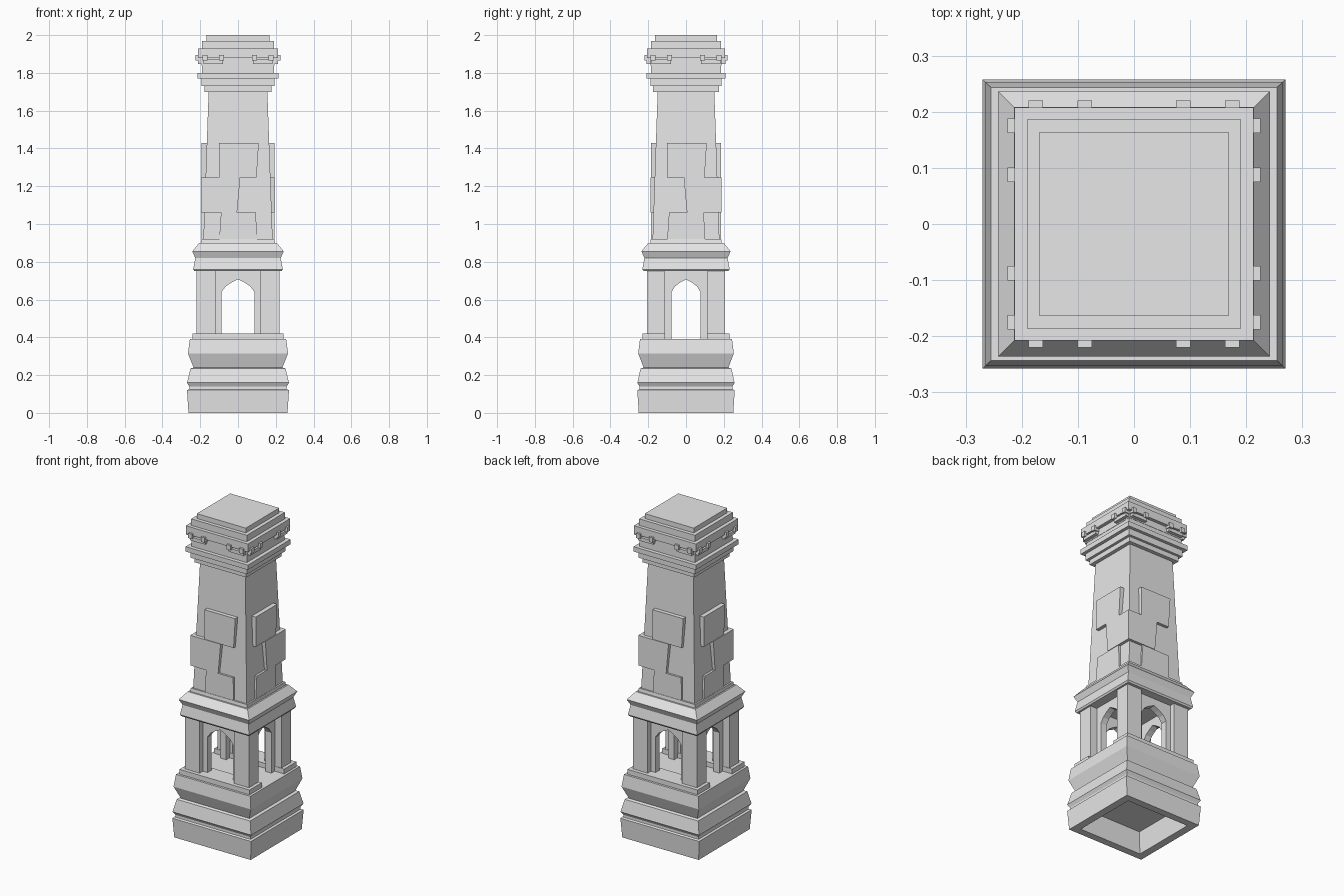
import bpy, bmesh
from mathutils import Matrix, Vector

cube = bpy.data.objects.get("Cube")
if cube:
    bpy.data.objects.remove(cube, do_unlink=True)

stone = bpy.data.materials.new("pale_grey_stone")
stone.use_nodes = True
GREY = (0.8, 0.8, 0.8, 1)
stone.diffuse_color = GREY
stone.node_tree.nodes["Principled BSDF"].inputs["Base Color"].default_value = GREY


def finish(name, bm):
    bmesh.ops.recalc_face_normals(bm, faces=bm.faces)
    mesh = bpy.data.meshes.new(name)
    bm.to_mesh(mesh)
    bm.free()
    mesh.materials.append(stone)
    obj = bpy.data.objects.new(name, mesh)
    bpy.context.collection.objects.link(obj)
    return obj


def loft(name, rings, depth=1.0):
    """Stack of rectangles (z, half width); depth scales the y half width."""
    bm = bmesh.new()
    loops = []
    for z, h in rings:
        loops.append([bm.verts.new((sx * h, sy * h * depth, z))
                      for sx, sy in ((-1, -1), (1, -1), (1, 1), (-1, 1))])
    for low, high in zip(loops, loops[1:]):
        for i in range(4):
            j = (i + 1) % 4
            bm.faces.new((low[i], low[j], high[j], high[i]))
    bm.faces.new(loops[0])
    bm.faces.new(loops[-1])
    return finish(name, bm)


def box(name, low, high):
    bm = bmesh.new()
    low, high = Vector(low), Vector(high)
    bmesh.ops.create_cube(bm, size=1)
    for v in bm.verts:
        v.co = (low + high) / 2 + v.co * (high - low)
    return finish(name, bm)


def slab(name, outline, near, far, turn):
    """Outline in (across, z), extruded outward from the front face, then turned about z."""
    bm = bmesh.new()
    face = bm.faces.new([bm.verts.new((a, -near, z)) for a, z in outline])
    out = bmesh.ops.extrude_face_region(bm, geom=[face])["geom"]
    bmesh.ops.translate(bm, vec=(0, near - far, 0),
                        verts=[g for g in out if isinstance(g, bmesh.types.BMVert)])
    bm.transform(Matrix.Rotation(turn, 4, "Z"))
    return finish(name, bm)


QUARTER = 1.5707963
SIDES = ("front", "right", "back", "left")

# Moulded base, hollow underneath
loft("base", [(0.13, 0.2), (0, 0.215), (0, 0.262), (0.12, 0.27), (0.125, 0.258), (0.14, 0.258),
              (0.16, 0.27), (0.165, 0.268), (0.235, 0.252), (0.24, 0.235), (0.315, 0.265),
              (0.39, 0.255)], 0.955)

# Plinth bars and corner pillars of the open storey
for sy, place in ((-1, "front"), (1, "back")):
    box(place + "_plinth", (-0.24, min(sy * 0.11, sy * 0.23), 0.385),
        (0.24, max(sy * 0.11, sy * 0.23), 0.42))
    for sx, hand in ((-1, "right"), (1, "left")):
        xs, ys = sorted((sx * 0.118, sx * 0.22)), sorted((sy * 0.113, sy * 0.207))
        box(f"{place}_{hand}_pillar", (xs[0], ys[0], 0.4), (xs[1], ys[1], 0.76))

# Pointed arch panels, recessed between the pillars
for i, side in enumerate(SIDES):
    a = 0.077 if i % 2 else 0.087
    half_arch = [(a, 0.39), (a, 0.64), (a * 0.75, 0.67), (a * 0.4, 0.69)]
    arch = [(-x, z) for x, z in half_arch] + [(0, 0.707)] + half_arch[::-1]
    outline = [(-0.13, 0.39)] + arch + [(0.13, 0.39), (0.13, 0.76), (-0.13, 0.76)]
    slab(side + "_arch", outline, 0.135, 0.175, i * QUARTER)

# Cornice above the arches
loft("cornice", [(0.75, 0.23), (0.76, 0.237), (0.82, 0.226), (0.855, 0.242), (0.90, 0.205)], 0.975)
loft("shaft_foot", [(0.895, 0.197), (0.92, 0.193)], 0.965)

# Tapering shaft
loft("shaft", [(0.9, 0.184), (1.71, 0.155)], 0.965)

# Rough stone blocks on the shaft faces, repeated by half turns
for i, side in enumerate(SIDES):
    turn = i * QUARTER
    flip = 1 if i % 2 else -1
    far = 0.196 if i % 2 else 0.188
    slab(side + "_upper_block", [(-0.1, 1.245), (0.098, 1.245), (0.11, 1.43), (-0.1, 1.43)],
         0.13, far - 0.004, turn)
    edge = 0.188 if i % 2 else 0.196
    slab(side + "_middle_block", [(flip * edge, 1.06), (flip * edge, 1.247),
                                  (-flip * 0.012, 1.247), (flip * 0.005, 1.06)],
         0.13, far, turn)
    slab(side + "_lower_block", [(-0.1, 0.91), (0.1, 0.91), (0.095, 1.06), (-0.09, 1.06)],
         0.13, far - 0.004, turn)

# Stepped crown
loft("crown", [(1.70, 0.178), (1.73, 0.178), (1.73, 0.194), (1.77, 0.194), (1.77, 0.214),
               (1.80, 0.214), (1.80, 0.19), (1.84, 0.19), (1.84, 0.192), (1.88, 0.192),
               (1.88, 0.213), (1.93, 0.213), (1.93, 0.191), (1.97, 0.191),
               (1.97, 0.168), (2.0, 0.168)], 0.975)

# Small brackets in pairs, joined by a bar, under the crown
for i, side in enumerate(SIDES):
    reach = 0.225 if i % 2 else 0.22
    for s, hand in ((-1, "a"), (1, "b")):
        for c in (0.088, 0.175):
            x = s * c
            slab(f"{side}_bracket_{hand}", [(x - 0.013, 1.865), (x + 0.013, 1.865),
                                            (x + 0.013, 1.895), (x - 0.013, 1.895)],
                 0.18, reach, i * QUARTER)
        slab(f"{side}_bracket_bar_{hand}", [(s * 0.08, 1.848), (s * 0.183, 1.848),
                                            (s * 0.183, 1.87), (s * 0.08, 1.87)],
             0.18, reach - 0.012, i * QUARTER)
